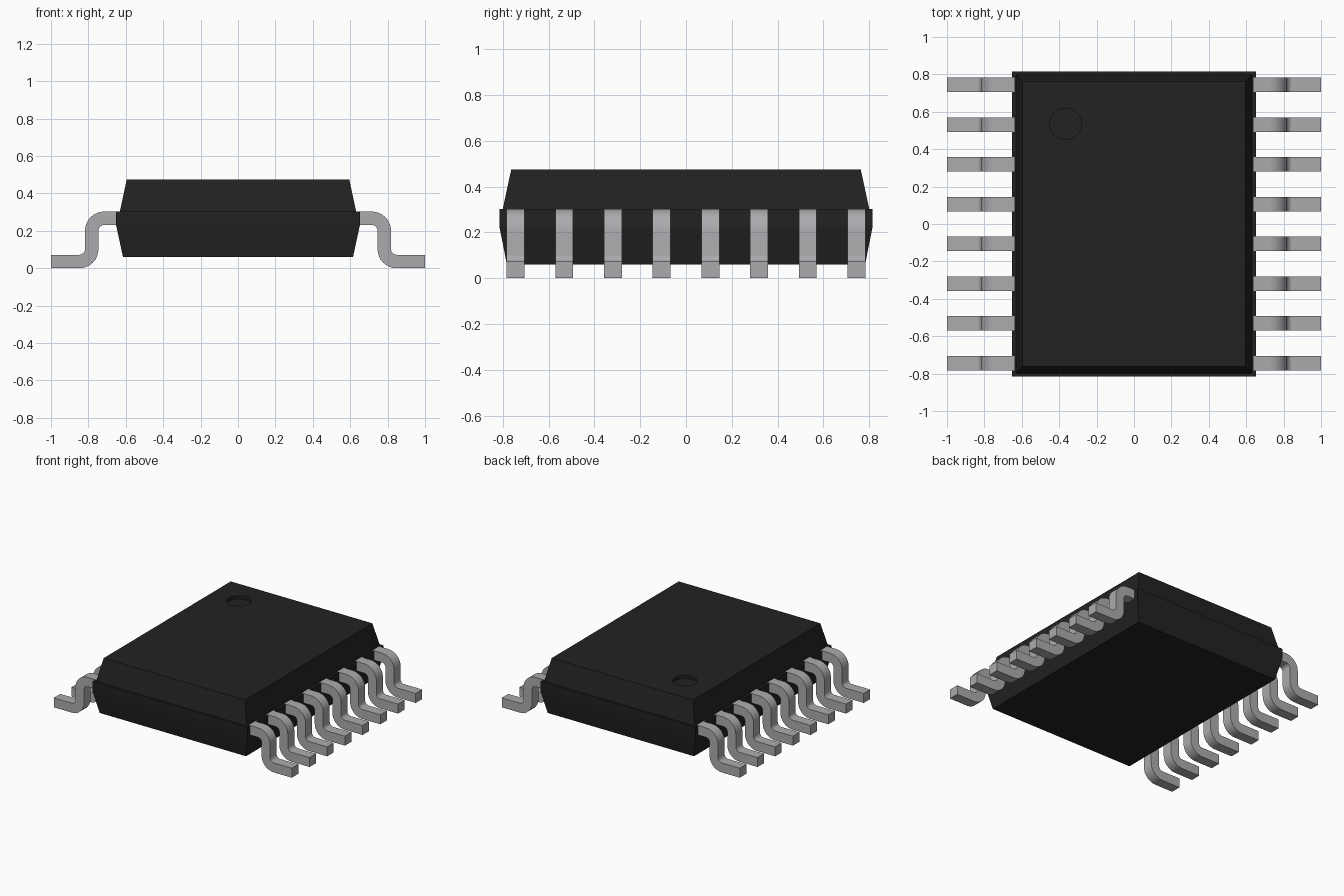
import bpy, bmesh, math

if "Cube" in bpy.data.objects:
    bpy.data.objects.remove(bpy.data.objects["Cube"])


def material(name, rgb):
    m = bpy.data.materials.new(name)
    m.diffuse_color = (*rgb, 1)
    m.use_nodes = True
    m.node_tree.nodes["Principled BSDF"].inputs["Base Color"].default_value = m.diffuse_color
    return m


BLACK = material("black epoxy", (0.016, 0.016, 0.016))
METAL = material("tinned metal", (0.41, 0.41, 0.43))


def make_object(name, bm, mat):
    bmesh.ops.recalc_face_normals(bm, faces=bm.faces)
    me = bpy.data.meshes.new(name)
    bm.to_mesh(me)
    bm.free()
    me.materials.append(mat)
    ob = bpy.data.objects.new(name, me)
    bpy.context.collection.objects.link(ob)
    return ob


def activate(ob):
    bpy.ops.object.select_all(action='DESELECT')
    ob.select_set(True)
    bpy.context.view_layer.objects.active = ob


# Package body: stacked rectangles (half x, half y, z) with a ledge at the parting line
RINGS = [(0.615, 0.782, 0.06), (0.651, 0.815, 0.227), (0.651, 0.815, 0.302),
         (0.632, 0.800, 0.302), (0.595, 0.763, 0.474)]
bm = bmesh.new()
loops = [[bm.verts.new((sx * x, sy * y, z)) for sx, sy in ((-1, -1), (1, -1), (1, 1), (-1, 1))]
         for x, y, z in RINGS]
for a, b in zip(loops, loops[1:]):
    for i in range(4):
        j = (i + 1) % 4
        bm.faces.new((a[i], a[j], b[j], b[i]))
bm.faces.new(loops[0])
bm.faces.new(loops[-1])
body = make_object("package_body", bm, BLACK)

# Round pin-one dimple cut into the top
bpy.ops.mesh.primitive_cylinder_add(vertices=48, radius=0.084, depth=0.1,
                                    location=(-0.366, 0.535, 0.474 - 0.025 + 0.05))
cutter = bpy.context.object
cutter.name = "dimple_cutter"
cutter.hide_render = True
cutter.data.materials.append(BLACK)
cut = body.modifiers.new("dimple", 'BOOLEAN')
cut.operation = 'DIFFERENCE'
cut.solver = 'EXACT'
cut.object = cutter
activate(body)
bpy.ops.object.modifier_apply(modifier="dimple")
bpy.data.objects.remove(cutter)
bpy.ops.object.shade_smooth_by_angle(angle=math.radians(12))

# Gull-wing lead profile
T, R_IN, TOP = 0.072, 0.03, 0.303      # thickness, inner bend radius, shoulder height
R_OUT = R_IN + T
X_OUT = 0.818                          # outer face of the upright


def arc(cx, cz, r, a0, a1, n=8):
    return [(cx + r * math.cos(math.radians(a0 + (a1 - a0) * i / n)),
             cz + r * math.sin(math.radians(a0 + (a1 - a0) * i / n))) for i in range(n + 1)]


ux, uz = X_OUT - R_OUT, TOP - R_OUT    # centre of shoulder bend
fx, fz = X_OUT + R_IN, R_OUT           # centre of foot bend
upper = [(0.638, TOP)] + arc(ux, uz, R_OUT, 90, 0) + arc(fx, fz, R_IN, 180, 270) + [(1.0, T)]
lower = [(0.638, TOP - T)] + arc(ux, uz, R_IN, 90, 0) + arc(fx, fz, R_OUT, 180, 270) + [(1.0, 0.0)]


# Eight leads on each side
PITCH, HALF_W = 0.2125, 0.039
for side, label in ((1, "right"), (-1, "left")):
    for k in range(8):
        y = (k - 3.5) * PITCH
        bm = bmesh.new()
        sections = [[bm.verts.new((side * p[0], y + s * HALF_W, p[1]))
                     for p, s in ((u, -1), (u, 1), (l, 1), (l, -1))]
                    for u, l in zip(upper, lower)]
        for a, b in zip(sections, sections[1:]):
            for i in range(4):
                j = (i + 1) % 4
                bm.faces.new((a[i], a[j], b[j], b[i]))
        bm.faces.new(sections[0])
        bm.faces.new(sections[-1])
        lead = make_object(f"{label}_lead_{k + 1}", bm, METAL)
        activate(lead)
        bpy.ops.object.shade_smooth_by_angle(angle=math.radians(30))
